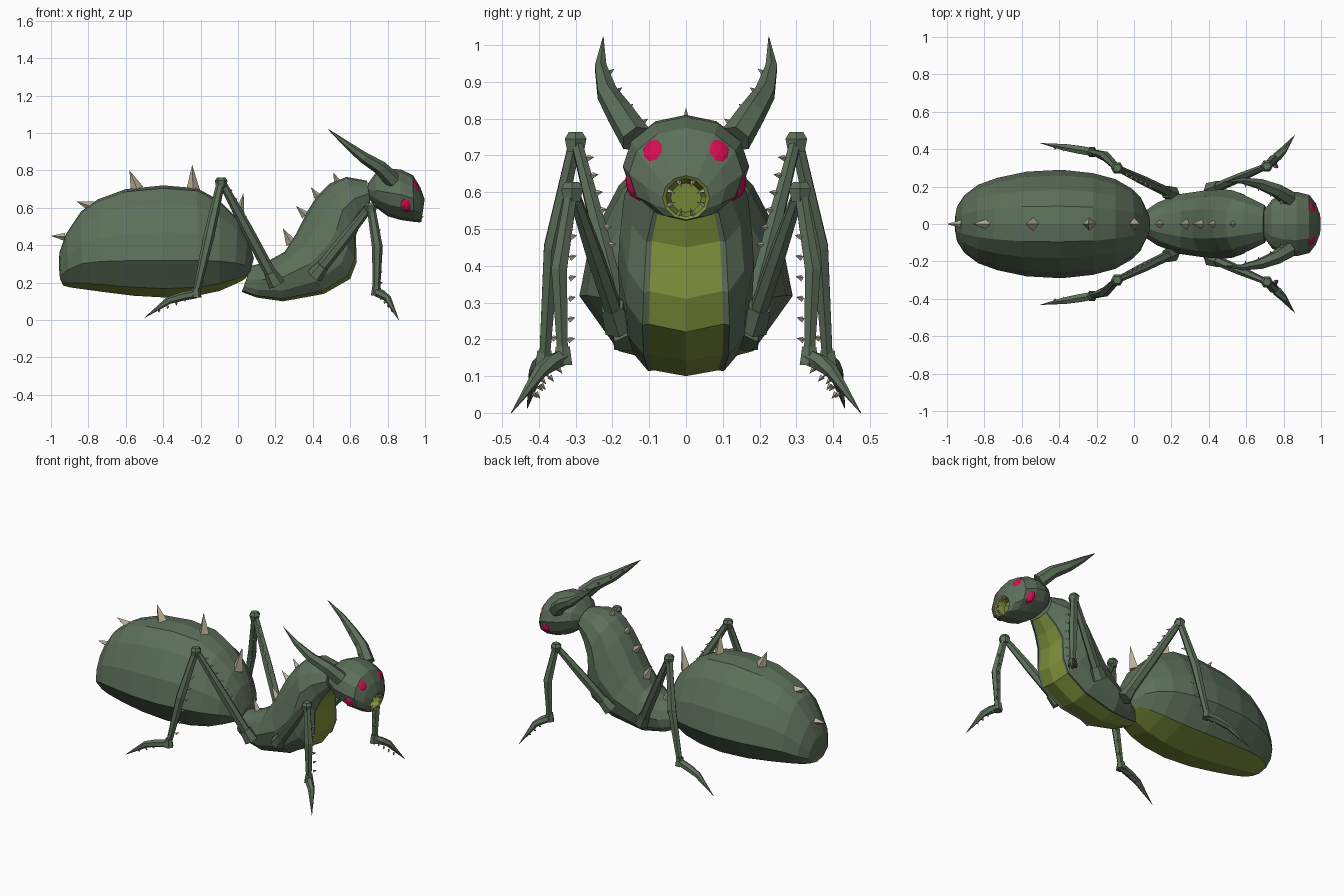
import bpy, bmesh, math
from mathutils import Vector

if "Cube" in bpy.data.objects:
    bpy.data.objects.remove(bpy.data.objects["Cube"])


def material(name, rgb):
    m = bpy.data.materials.new(name)
    m.diffuse_color = (*rgb, 1)
    m.use_nodes = True
    m.node_tree.nodes["Principled BSDF"].inputs["Base Color"].default_value = m.diffuse_color
    return m


GREEN, OLIVE, TAN, PINK = 0, 1, 2, 3
MATS = [material("body green", (0.108, 0.160, 0.102)),
        material("belly olive", (0.215, 0.285, 0.045)),
        material("thorn tan", (0.47, 0.42, 0.30)),
        material("eye crimson", (0.66, 0.004, 0.09))]


def finish(bm, name):
    bmesh.ops.recalc_face_normals(bm, faces=bm.faces)
    me = bpy.data.meshes.new(name)
    bm.to_mesh(me)
    bm.free()
    for m in MATS:
        me.materials.append(m)
    ob = bpy.data.objects.new(name, me)
    bpy.context.collection.objects.link(ob)
    return ob


def skin(bm, rings, rule=lambda ring, side: GREEN, caps=(GREEN, GREEN)):
    """Bridge a list of point rings and close both ends."""
    rings = [[bm.verts.new(p) for p in r] for r in rings]
    n = len(rings[0])
    for i in range(len(rings) - 1):
        a, b = rings[i], rings[i + 1]
        for j in range(n):
            k = (j + 1) % n
            bm.faces.new((a[j], a[k], b[k], b[j])).material_index = rule(i, j)
    bm.faces.new(rings[0][::-1]).material_index = caps[0]
    bm.faces.new(rings[-1]).material_index = caps[1]


def body_rings(sections, half):
    """Sections: back x,z, belly x,z, half width. Half profile runs from back to belly."""
    full = half + [(-a, t) for a, t in half[-2:0:-1]]
    return [[Vector((x0 + (x1 - x0) * t, a * w, z0 + (z1 - z0) * t)) for a, t in full]
            for x0, z0, x1, z1, w in sections]


def tube(bm, pts, radii, sides=6, flat=1.0, mat=GREEN):
    pts = [Vector(p) for p in pts]
    rings = []
    for i, p in enumerate(pts):
        d = (pts[min(i + 1, len(pts) - 1)] - pts[max(i - 1, 0)]).normalized()
        u = d.cross(Vector((0, 1, 0))).normalized()
        v = d.cross(u)
        rings.append([p + (u * math.cos(t) + v * math.sin(t) * flat) * radii[i]
                      for t in (2 * math.pi * k / sides for k in range(sides))])
    skin(bm, rings, lambda i, j: mat, (mat, mat))


def spike(bm, base, tip, r, sides=4):
    base, tip = Vector(base), Vector(tip)
    d = (tip - base).normalized()
    u = d.cross(Vector((0, 1, 0)))
    u = u.normalized() if u.length > 0.05 else Vector((1, 0, 0))
    v = d.cross(u)
    ring = [bm.verts.new(base + (u * math.cos(2 * math.pi * k / sides)
                                 + v * math.sin(2 * math.pi * k / sides)) * r)
            for k in range(sides)]
    top = bm.verts.new(tip)
    for k in range(sides):
        bm.faces.new((ring[k], ring[(k + 1) % sides], top)).material_index = TAN
    bm.faces.new(ring[::-1]).material_index = TAN


def thorn_row(bm, a, b, count, direction, length, r):
    a, b, d = Vector(a), Vector(b), Vector(direction).normalized()
    for i in range(count):
        p = a.lerp(b, i / (count - 1))
        spike(bm, p, p + d * length, r)


def belly_rule(half):
    n, m = 2 * (len(half) - 1), len(half) - 1
    return lambda i, j: OLIVE if j in (m - 1, m) else GREEN


# Abdomen: large faceted pod with an olive underside
half = [(0, 0), (0.33, 0.025), (0.63, 0.17), (0.9, 0.42), (1, 0.67), (0.63, 0.92), (0, 1)]
bm = bmesh.new()
skin(bm, body_rings([
    (0.085, 0.33, 0.06, 0.24, 0.07), (0.05, 0.45, 0.03, 0.215, 0.14),
    (0.0, 0.54, -0.02, 0.19, 0.19), (-0.10, 0.64, -0.10, 0.155, 0.24),
    (-0.22, 0.705, -0.22, 0.13, 0.272), (-0.40, 0.72, -0.38, 0.12, 0.29),
    (-0.60, 0.70, -0.56, 0.13, 0.28), (-0.75, 0.645, -0.72, 0.15, 0.247),
    (-0.84, 0.58, -0.83, 0.165, 0.21), (-0.92, 0.46, -0.90, 0.175, 0.155),
    (-0.955, 0.36, -0.935, 0.185, 0.10), (-0.958, 0.29, -0.952, 0.22, 0.05)], half),
    belly_rule(half))
finish(bm, "abdomen")

# Thorax: curls up from the waist to the neck, olive chest
half = [(0, 0), (0.42, 0.04), (0.8, 0.22), (1, 0.5), (0.88, 0.78), (0.64, 0.95),
        (0.55, 0.94), (0, 1)]
bm = bmesh.new()
skin(bm, body_rings([
    (0.07, 0.29, 0.02, 0.15, 0.06), (0.15, 0.31, 0.10, 0.12, 0.115),
    (0.25, 0.365, 0.24, 0.10, 0.16), (0.31, 0.46, 0.46, 0.14, 0.18),
    (0.37, 0.58, 0.60, 0.22, 0.185), (0.42, 0.66, 0.635, 0.31, 0.18),
    (0.49, 0.73, 0.63, 0.45, 0.168), (0.58, 0.765, 0.66, 0.53, 0.14),
    (0.69, 0.745, 0.71, 0.61, 0.10)], half), belly_rule(half))
finish(bm, "thorax")

# Head: rounded, with an open olive mouth recessed into the front
half = [(math.sin(math.pi * k / 6), 0.5 - 0.5 * math.cos(math.pi * k / 6)) for k in range(7)]
bm = bmesh.new()
skin(bm, body_rings([
    (0.695, 0.73, 0.69, 0.66, 0.07), (0.735, 0.785, 0.74, 0.60, 0.13),
    (0.80, 0.81, 0.80, 0.555, 0.165), (0.87, 0.805, 0.87, 0.535, 0.172),
    (0.935, 0.775, 0.94, 0.525, 0.155), (0.975, 0.71, 0.97, 0.522, 0.11),
    (0.998, 0.645, 0.98, 0.525, 0.064), (0.992, 0.637, 0.975, 0.533, 0.055),
    (0.945, 0.625, 0.93, 0.545, 0.042)], half),
    lambda i, j: OLIVE if i > 5 else GREEN, (GREEN, OLIVE))
finish(bm, "head")

# Teeth around the mouth
bm = bmesh.new()
for k in range(8):
    a = 2 * math.pi * (k + 0.5) / 8
    y, z = math.sin(a), math.cos(a)
    spike(bm, (0.978 + 0.008 * z, 0.054 * y, 0.585 + 0.052 * z),
          (0.992, 0.030 * y, 0.585 + 0.030 * z), 0.008)
finish(bm, "teeth")

# Thorns along the back: base x,z and tip x,z, base radius
bm = bmesh.new()
for x, z, tx, tz, r in [
        (-0.925, 0.445, -1.0, 0.45, 0.022), (-0.78, 0.605, -0.865, 0.635, 0.03),
        (-0.54, 0.70, -0.58, 0.80, 0.036), (-0.24, 0.69, -0.245, 0.83, 0.038),
        (0.0, 0.53, 0.03, 0.68, 0.036), (0.14, 0.30, 0.11, 0.38, 0.024),
        (0.285, 0.41, 0.24, 0.49, 0.03), (0.36, 0.56, 0.31, 0.61, 0.024),
        (0.425, 0.66, 0.39, 0.71, 0.02), (0.53, 0.74, 0.51, 0.79, 0.018)]:
    spike(bm, (x, 0, z), (tx, 0, tz), r)
finish(bm, "back_thorns")

# Legs: hip, knee, mid shin, ankle, claw middle, claw tip
LEGS = {
    "rear": [(0.19, 0.165, 0.22), (-0.09, 0.30, 0.745), (-0.155, 0.365, 0.45),
             (-0.225, 0.385, 0.14), (-0.37, 0.41, 0.105), (-0.50, 0.432, 0.012)],
    "front": [(0.43, 0.19, 0.26), (0.71, 0.31, 0.61), (0.745, 0.345, 0.39),
              (0.74, 0.335, 0.15), (0.80, 0.395, 0.115), (0.86, 0.475, 0.0)]}

for s, side in ((1, "left"), (-1, "right")):
    for kind, pts in LEGS.items():
        hip, knee, shin, ankle, claw, tip = [Vector((x, y * s, z)) for x, y, z in pts]
        bm = bmesh.new()
        along = (knee - hip).normalized()
        tube(bm, [hip - along * 0.035, hip + along * 0.04], [0.045, 0.034])
        tube(bm, [hip, hip.lerp(knee, 0.5), knee], [0.032, 0.030, 0.020], flat=0.8)
        tube(bm, [knee - Vector((0, 0, 0.035)), knee, knee + Vector((0, 0, 0.018))],
             [0.026, 0.034, 0.022])
        tube(bm, [knee, shin, ankle], [0.022, 0.029, 0.019], flat=0.85)
        tube(bm, [ankle + Vector((0, 0, 0.03)), ankle - Vector((0, 0, 0.02))], [0.022, 0.03])
        tube(bm, [ankle, ankle.lerp(claw, 0.5) + Vector((0, 0, 0.004)), claw, tip],
             [0.024, 0.024, 0.020, 0.001])
        inner = Vector((0.018, -0.02 * s, 0))
        thorn_row(bm, knee.lerp(shin, 0.6) + inner, shin.lerp(ankle, 0.8) + inner, 6,
                  (0.6, -0.6 * s, 0.2), 0.022, 0.009)
        if kind == "rear":
            thorn_row(bm, hip.lerp(knee, 0.45) + inner, hip.lerp(knee, 0.9) + inner, 6,
                      (0.6, -0.6 * s, 0.1), 0.024, 0.009)
        under = Vector((0, -0.01 * s, -0.014))
        thorn_row(bm, ankle.lerp(claw, 0.4) + under, claw.lerp(tip, 0.4) + under, 4,
                  (0, -0.6 * s, -0.7), 0.02, 0.008)
        finish(bm, f"{side}_{kind}_leg")

    # Horn swept up and back, thorns on its inner edge
    bm = bmesh.new()
    horn = [(0.83, 0.135 * s, 0.745), (0.76, 0.18 * s, 0.815), (0.67, 0.215 * s, 0.87),
            (0.58, 0.232 * s, 0.94), (0.48, 0.225 * s, 1.022)]
    tube(bm, horn, [0.045, 0.038, 0.03, 0.018, 0.001])
    for (x, y, z) in [(0.79, 0.125, 0.785), (0.735, 0.165, 0.825),
                      (0.67, 0.195, 0.87), (0.60, 0.217, 0.92)]:
        spike(bm, (x, y * s, z), (x - 0.005, (y - 0.022) * s, z + 0.015), 0.012)
    finish(bm, f"{side}_horn")

    # Upper and lower eyes, flattened faceted domes
    for name, c, n, tall in (("upper", (0.933, 0.085, 0.71), (0.75, 0.38, 0.5), 0.05),
                             ("lower", (0.905, 0.13, 0.628), (0.62, 0.75, -0.1), 0.052)):
        bm = bmesh.new()
        bmesh.ops.create_uvsphere(bm, u_segments=10, v_segments=6, radius=1)
        for f in bm.faces:
            f.material_index = PINK
        bmesh.ops.scale(bm, vec=(0.044, tall, 0.026), verts=bm.verts)
        ob = finish(bm, f"{side}_{name}_eye")
        ob.rotation_mode = 'QUATERNION'
        ob.rotation_quaternion = Vector((n[0], n[1] * s, n[2])).to_track_quat('Z', 'Y')
        ob.location = (c[0], c[1] * s, c[2])
